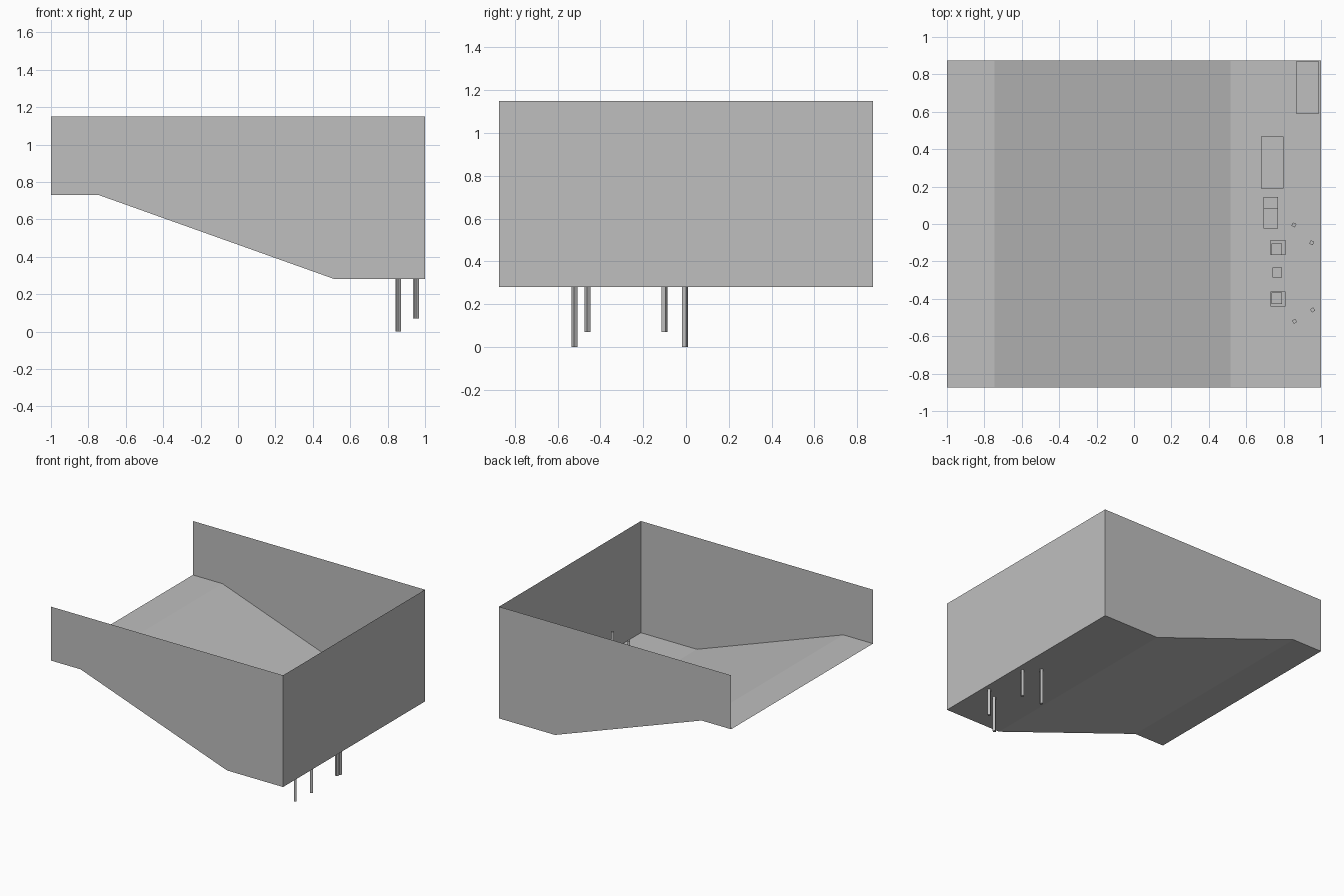
import bpy, bmesh, math
from mathutils import Matrix

if "Cube" in bpy.data.objects:
    bpy.data.objects.remove(bpy.data.objects["Cube"])

HALF_DEPTH, FLOOR, TOP = 0.873, 0.28, 1.15


def material(name, value):
    m = bpy.data.materials.new(name)
    m.diffuse_color = (value, value, value, 1)
    m.use_nodes = True
    m.node_tree.nodes["Principled BSDF"].inputs["Base Color"].default_value = m.diffuse_color
    return m


GREY = material("plain grey", 0.52)


def finish(name, bm):
    mesh = bpy.data.meshes.new(name)
    bm.to_mesh(mesh)
    bm.free()
    mesh.materials.append(GREY)
    obj = bpy.data.objects.new(name, mesh)
    bpy.context.collection.objects.link(obj)
    return obj


def sheet(name, loops):
    """Thin sheet made of one or more polygons."""
    bm = bmesh.new()
    for loop in loops:
        bm.faces.new([bm.verts.new(p) for p in loop])
    bmesh.ops.remove_doubles(bm, verts=bm.verts, dist=1e-5)
    return finish(name, bm)


def box(name, x0, x1, y0, y1, z0, z1, turn=0):
    bm = bmesh.new()
    bmesh.ops.create_cube(bm, size=1, matrix=(
        Matrix.Translation(((x0 + x1) / 2, (y0 + y1) / 2, (z0 + z1) / 2))
        @ Matrix.Rotation(math.radians(turn), 4, "Z")
        @ Matrix.Diagonal((x1 - x0, y1 - y0, z1 - z0, 1))))
    return finish(name, bm)


# Room shell: sloping floor, two side walls, end wall; top and left end are open
profile = [(-1, 0.73), (-0.745, 0.73), (0.517, FLOOR), (1, FLOOR)]
h = HALF_DEPTH
sheet("sloped_floor", [[(a[0], -h, a[1]), (b[0], -h, b[1]), (b[0], h, b[1]), (a[0], h, a[1])]
                       for a, b in zip(profile, profile[1:])])
outline = profile + [(1, TOP), (-1, TOP)]
sheet("front_wall", [[(x, -h, z) for x, z in outline]])
sheet("back_wall", [[(x, h, z) for x, z in reversed(outline)]])
sheet("end_wall", [[(1, -h, FLOOR), (1, h, FLOOR), (1, h, TOP), (1, -h, TOP)]])

# Four slim posts passing through the floor, the outer pair set higher
for i, (x, y, z, turn) in enumerate([(0.855, -0.005, 0, -25), (0.95, -0.1, 0.07, -25),
                                     (0.858, -0.52, 0, 35), (0.955, -0.46, 0.07, 35)]):
    r = 0.01
    box(f"post_{i + 1}", x - r, x + r, y - r, y + r, z, z + 0.39, turn)

# Low furniture standing on the floor
box("corner_cabinet", 0.866, 0.988, 0.59, 0.868, FLOOR, FLOOR + 0.1)
box("long_table", 0.68, 0.8, 0.19, 0.468, FLOOR, FLOOR + 0.08)
box("bench_seat", 0.692, 0.77, -0.023, 0.083, FLOOR, FLOOR + 0.05)
box("bench_back", 0.692, 0.77, 0.083, 0.145, FLOOR, FLOOR + 0.09)
box("stool", 0.74, 0.79, -0.285, -0.232, FLOOR, FLOOR + 0.05)
for side, y0, y1 in (("back", -0.165, -0.105), ("front", -0.427, -0.367)):
    box(f"{side}_chair_seat", 0.735, 0.79, y0, y1, FLOOR, FLOOR + 0.07)
    c0 = y0 if side == "back" else y0 - 0.015
    box(f"{side}_chair_base", 0.73, 0.81, c0, c0 + 0.08, FLOOR, FLOOR + 0.04)
